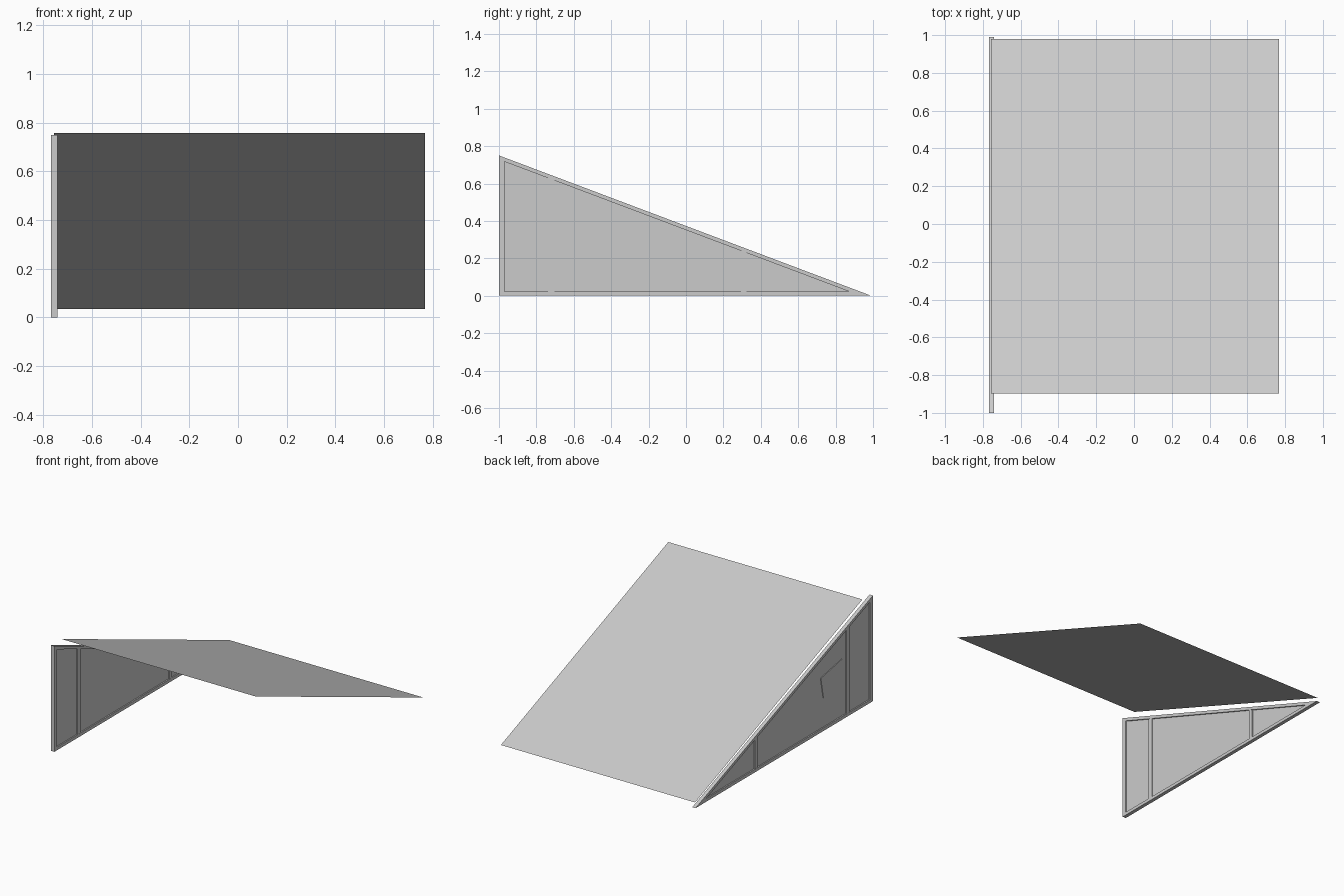
import bpy, math

if "Cube" in bpy.data.objects:
    bpy.data.objects.remove(bpy.data.objects["Cube"])

grey = bpy.data.materials.new("light_grey")
grey.diffuse_color = (0.6, 0.6, 0.6, 1)
grey.use_nodes = True
grey.node_tree.nodes["Principled BSDF"].inputs["Base Color"].default_value = grey.diffuse_color

FRONT, TIP, HEIGHT = -1.0, 0.99, 0.75      # side wall triangle
X_OUT, X_IN = -0.768, -0.742               # full depth of the wall framing
RAIL = 0.022


def slope(y):
    """Height of the wall's sloping edge at depth y."""
    return HEIGHT * (TIP - y) / (TIP - FRONT)


def make(name, verts, faces):
    mesh = bpy.data.meshes.new(name)
    mesh.from_pydata(verts, [], faces)
    mesh.materials.append(grey)
    ob = bpy.data.objects.new(name, mesh)
    bpy.context.collection.objects.link(ob)
    return ob


def prism(name, outline, x0, x1):
    """Extrude a counter-clockwise (y, z) outline from x0 to x1."""
    n = len(outline)
    verts = [(x0, y, z) for y, z in outline] + [(x1, y, z) for y, z in outline]
    faces = [tuple(reversed(range(n))), tuple(range(n, 2 * n))]
    faces += [(i, (i + 1) % n, n + (i + 1) % n, n + i) for i in range(n)]
    return make(name, verts, faces)


# Sloping roof sheet, floating just above the wall
make("roof_sheet",
     [(-0.757, -0.898, 0.758), (0.768, -0.898, 0.758),
      (0.768, 0.98, 0.034), (-0.757, 0.98, 0.034)],
     [(0, 1, 2, 3)])

# Thin triangular wall sheet between the rails
prism("wall_sheet",
      [(FRONT + 0.005, 0.005), (TIP - 0.02, 0.005), (FRONT + 0.005, slope(FRONT + 0.02))],
      -0.759, -0.751)

# Bottom rail, tapering into the tip
y_cut = TIP - RAIL * (TIP - FRONT) / HEIGHT
prism("bottom_rail", [(FRONT, 0), (TIP, 0), (y_cut, RAIL), (FRONT, RAIL)], X_OUT, X_IN)

# Sloping top rail
y_low = TIP - 2 * RAIL * (TIP - FRONT) / HEIGHT
prism("top_rail",
      [(FRONT, HEIGHT - RAIL), (y_low, RAIL), (y_cut, RAIL), (FRONT, HEIGHT)],
      X_OUT, X_IN)

# Upright posts: one at the front edge and two along the wall
for name, y, w in (("front_post", FRONT, 0.03),
                   ("tall_stud", -0.737, 0.034),
                   ("short_stud", 0.293, 0.03)):
    prism(name,
          [(y, RAIL), (y + w, RAIL), (y + w, slope(y + w) - RAIL), (y, slope(y) - RAIL)],
          X_OUT + 0.001 if y > FRONT else X_OUT, X_IN - 0.001 if y > FRONT else X_IN)

# Tilted thin plate on the outer side of the wall
c, s = math.cos(math.radians(-11)), math.sin(math.radians(-11))
plate = [(-0.557 + c * u - s * v, 0.328 + s * u + c * v)
         for u, v in ((-0.121, -0.077), (0.121, -0.077), (0.121, 0.077), (-0.121, 0.077))]
prism("wall_plate", plate, -0.763, -0.758)
